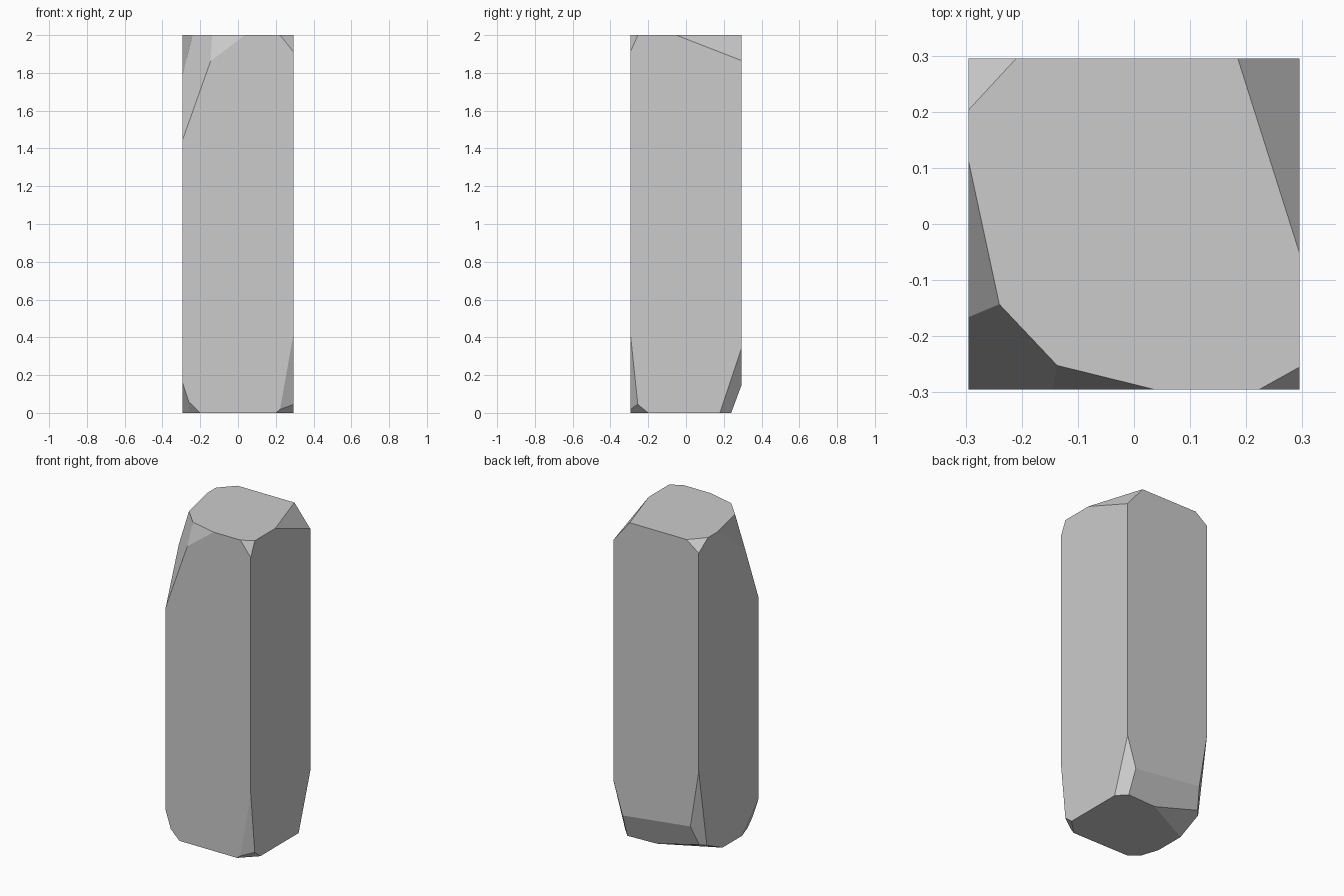
import bpy, bmesh
from mathutils import Vector

if "Cube" in bpy.data.objects:
    bpy.data.objects.remove(bpy.data.objects["Cube"])

W, H = 0.295, 2.0
CENTRE = Vector((0, 0, H / 2))

# Each chip is a flat plane given by three points on the block
CHIPS = [
    # top corners
    ((-W, .203, H), (-.21, W, H), (-W, W, 1.937)),
    ((.185, W, H), (W, -.052, H), (W, W, 1.865)),
    ((.223, -W, H), (W, -.255, H), (W, -W, 1.91)),
    # large broken top corner, three facets
    ((-W, .113, H), (-.24, -.143, H), (-W, -.177, 1.775)),
    ((-.24, -.143, H), (-.137, -.252, H), (-W, -W, 1.44)),
    ((.037, -W, H), (-.137, -.252, H), (-.155, -W, 1.855)),
    # bottom front right
    ((W, -W, .425), (W, -.255, .043), (.223, -W, .022)),
    ((.2, -W, 0), (W, -.2, 0), (W, -.255, .045)),
    # bottom back right and back edge
    ((W, W, .345), (W, .18, 0), (.234, W, .15)),
    ((.234, W, .15), (-.237, W, .207), (.235, .239, 0)),
    # bottom back left
    ((-W, W, .567), (-.237, W, .207), (-W, .215, .0735)),
    ((.05, .235, 0), (-W, .06, 0), (-W, .215, .0735)),
    # bottom front left
    ((-W, -W, .165), (-.26, -W, .058), (-W, -.135, 0)),
    ((-.26, -W, .058), (-.2, -W, 0), (-.26, -.243, 0)),
]


def chip(bm, a, b, c):
    """Slice off the part beyond the plane and cap the cut."""
    a, b, c = map(Vector, (a, b, c))
    n = (b - a).cross(c - a).normalized()
    if n.dot(CENTRE - a) > 0:
        n = -n
    geom = bm.verts[:] + bm.edges[:] + bm.faces[:]
    bmesh.ops.bisect_plane(bm, geom=geom, dist=1e-5, plane_co=a,
                           plane_no=n, clear_outer=True)
    rim = [e for e in bm.edges if e.is_boundary]
    bmesh.ops.holes_fill(bm, edges=rim, sides=0)


# Square stone block standing on the ground
bm = bmesh.new()
bmesh.ops.create_cube(bm, size=1)
for v in bm.verts:
    v.co = Vector((v.co.x * 2 * W, v.co.y * 2 * W, (v.co.z + .5) * H))
for pts in CHIPS:
    chip(bm, *pts)
bmesh.ops.recalc_face_normals(bm, faces=bm.faces[:])

mesh = bpy.data.meshes.new("stone_pillar")
bm.to_mesh(mesh)
bm.free()
bpy.context.collection.objects.link(bpy.data.objects.new("stone_pillar", mesh))
